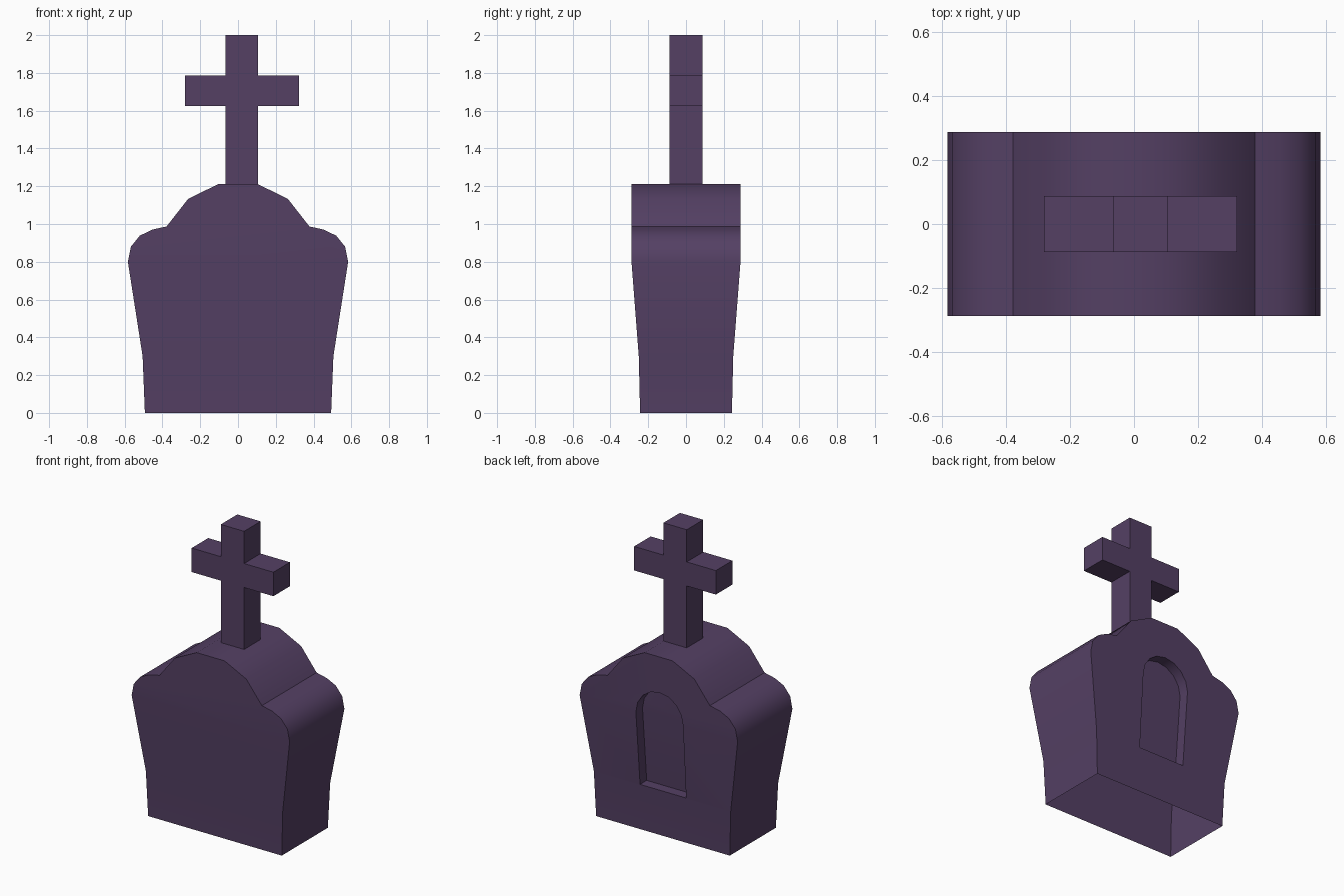
import bpy, bmesh, math

if "Cube" in bpy.data.objects:
    bpy.data.objects.remove(bpy.data.objects["Cube"])

stone = bpy.data.materials.new("dark purple stone")
stone.diffuse_color = (0.089, 0.051, 0.127, 1)
stone.use_nodes = True
stone.node_tree.nodes["Principled BSDF"].inputs["Base Color"].default_value = stone.diffuse_color


def half_depth(z):
    """Half thickness of the tapered stone at height z."""
    if z < 0.3:
        return 0.243 + 0.007 * z / 0.3
    return 0.25 + 0.0385 * min((z - 0.3) / 0.5, 1)


def prism(name, profile, y0, y1, taper=False):
    """Extrude an xz profile from y0(z) to y1(z)."""
    bm = bmesh.new()
    face = bm.faces.new([bm.verts.new((x, 0, z)) for x, z in profile])
    ext = bmesh.ops.extrude_face_region(bm, geom=[face])
    for v in ext["geom"]:
        if isinstance(v, bmesh.types.BMVert):
            v.co.y = 1
    if taper:  # split where the taper changes
        for z in (0.3, 0.8):
            bmesh.ops.bisect_plane(bm, geom=bm.verts[:] + bm.edges[:] + bm.faces[:],
                                   dist=1e-5, plane_co=(0, 0, z), plane_no=(0, 0, 1))
    for v in bm.verts:
        v.co.y = y1(v.co.z) if v.co.y > 0.5 else y0(v.co.z)
    bmesh.ops.recalc_face_normals(bm, faces=bm.faces[:])
    me = bpy.data.meshes.new(name)
    bm.to_mesh(me)
    bm.free()
    me.materials.append(stone)
    ob = bpy.data.objects.new(name, me)
    bpy.context.collection.objects.link(ob)
    return ob


def open_bottom(me, z):
    """Remove the faces lying flat at height z."""
    bm = bmesh.new()
    bm.from_mesh(me)
    low = [f for f in bm.faces if all(abs(v.co.z - z) < 1e-3 for v in f.verts)]
    bmesh.ops.delete(bm, geom=low, context='FACES')
    bm.to_mesh(me)
    bm.free()


# Headstone body, open underneath
right = [(0.493, 0), (0.505, 0.3), (0.583, 0.8), (0.567, 0.88), (0.52, 0.938),
         (0.455, 0.97), (0.378, 0.987), (0.264, 1.133), (0.103, 1.212)]
outline = right + [(-x, z) for x, z in reversed(right)]
body = prism("headstone_body", outline, lambda z: -half_depth(z), half_depth, True)

# Arched niche cut into the back
arch = [(-0.006 + 0.174 * math.cos(a), 0.8 + 0.174 * math.sin(a))
        for a in (math.pi * i / 8 for i in range(9))]
niche = [(-0.176, 0.302), (0.164, 0.302)] + arch
cutter = prism("niche_cutter", niche, lambda z: half_depth(z) - 0.07,
               lambda z: half_depth(z) + 0.1, True)
cutter.hide_render = True
mod = body.modifiers.new("niche", 'BOOLEAN')
mod.object = cutter
mod.operation = 'DIFFERENCE'
mod.solver = 'EXACT'
dg = bpy.context.evaluated_depsgraph_get()
mesh = bpy.data.meshes.new_from_object(body.evaluated_get(dg))
body.modifiers.clear()
body.data = mesh
bpy.data.objects.remove(cutter)
open_bottom(mesh, 0)
mesh.polygons.foreach_set("use_smooth", [True] * len(mesh.polygons))
mesh.set_sharp_from_angle(angle=math.radians(32))

# Cross on top
xl, xr, al, ar = -0.066, 0.106, -0.281, 0.322
cross_outline = [(xl, 1.212), (xr, 1.212), (xr, 1.625), (ar, 1.625), (ar, 1.785), (xr, 1.785),
                 (xr, 2), (xl, 2), (xl, 1.785), (al, 1.785), (al, 1.625), (xl, 1.625)]
cross = prism("cross", cross_outline, lambda z: -0.087, lambda z: 0.087)
open_bottom(cross.data, 1.212)
